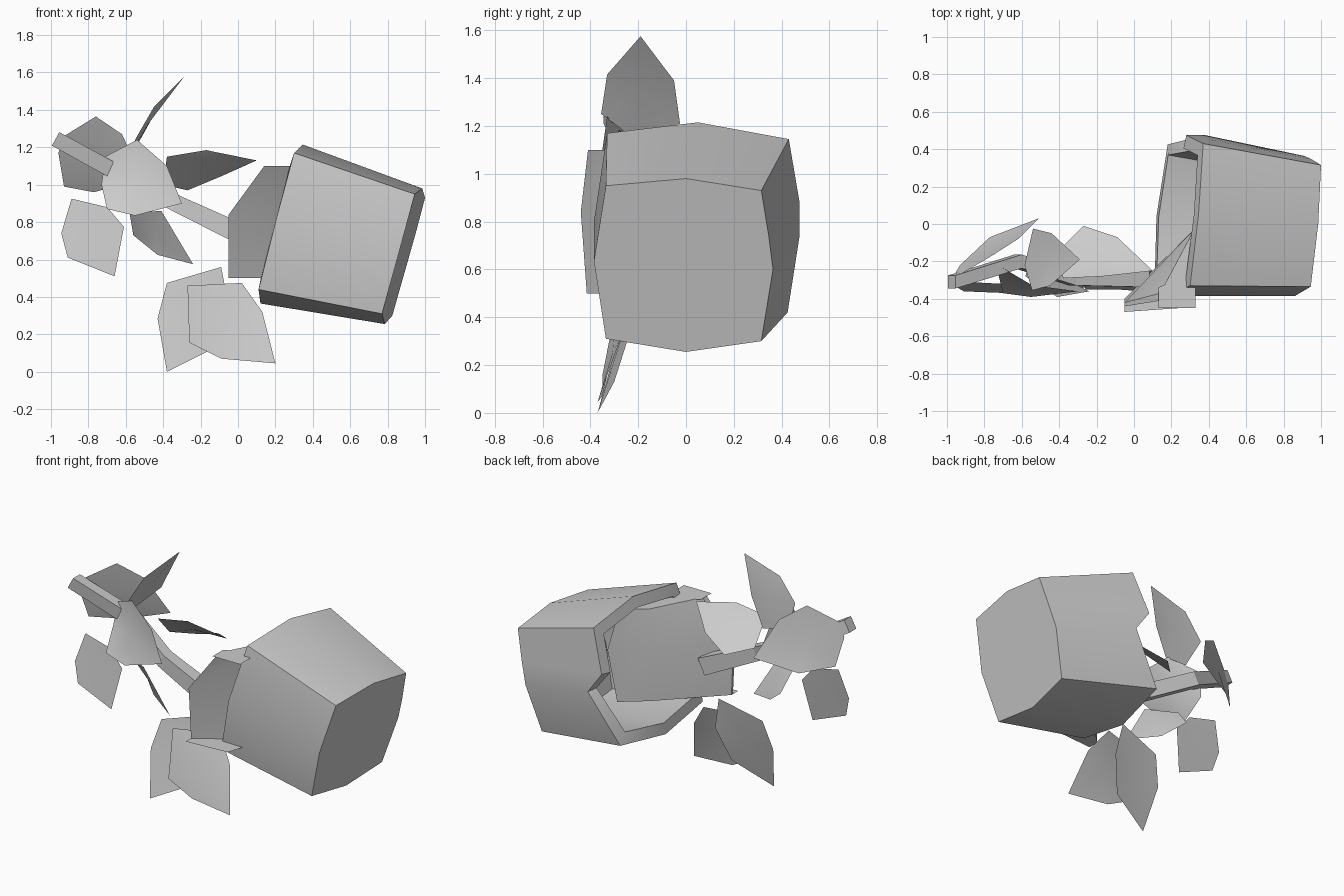
import bpy
import bmesh
from mathutils import Vector

default_cube = bpy.data.objects.get("Cube")
if default_cube:
    bpy.data.objects.remove(default_cube, do_unlink=True)


def make_material(name, colour):
    material = bpy.data.materials.new(name)
    material.use_nodes = True
    material.diffuse_color = colour
    for node in material.node_tree.nodes:
        if node.type == "BSDF_PRINCIPLED":
            node.inputs["Base Color"].default_value = colour
    return material


plain_grey = make_material("plain grey", (.6, .6, .6, 1))


def finish_mesh(name, bm):
    """Turn a bmesh into a selected, active scene object with the grey material."""
    mesh = bpy.data.meshes.new(name)
    bm.to_mesh(mesh)
    bm.free()
    mesh.materials.append(plain_grey)
    obj = bpy.data.objects.new(name, mesh)
    bpy.context.collection.objects.link(obj)
    bpy.ops.object.select_all(action="DESELECT")
    obj.select_set(True)
    bpy.context.view_layer.objects.active = obj
    return obj


def add_loop(bm, points):
    return [bm.verts.new(point) for point in points]


def bridge(bm, first, second):
    """Join two rings that have the same number of points."""
    for i in range(len(first)):
        j = (i + 1) % len(first)
        bm.faces.new((first[i], first[j], second[j], second[i]))


def make_leaf(name, outline):
    """Leaf blade: an outline fanned around its middle."""
    bm = bmesh.new()
    rim = add_loop(bm, outline)
    middle = bm.verts.new(sum((Vector(p) for p in outline), Vector()) / len(outline))
    for i, vert in enumerate(rim):
        bm.faces.new((vert, rim[(i + 1) % len(rim)], middle))
    bmesh.ops.recalc_face_normals(bm, faces=bm.faces[:])
    finish_mesh(name, bm)
    bpy.ops.object.shade_smooth_by_angle(angle=.9)


# Tipped pot: squarish tapered shell with a chip in the back of its rim
rim_points = [
    (.345, .05, 1.215), (.37, .43, 1.145), (.28, .475, .88), (.38, .475, .74),
    (.18, .425, .42), (.12, .04, .365), (.11, -.33, .44), (.2, -.385, .8),
    (.3, -.33, 1.17)]
base_points = [
    (.985, 0, .98), (1, .315, .93), (.95, .346, .74), (.91, .364, .6),
    (.825, .315, .3), (.785, 0, .255), (.77, -.335, .31), (.86, -.385, .635),
    (.945, -.335, .95)]
bm = bmesh.new()
rim_loop = add_loop(bm, rim_points)
base_loop = add_loop(bm, base_points)
bridge(bm, rim_loop, base_loop)
bm.faces.new(base_loop)
bmesh.ops.recalc_face_normals(bm, faces=bm.faces[:])
pot = finish_mesh("pot", bm)
shell = pot.modifiers.new("wall thickness", "SOLIDIFY")
shell.thickness = .072
shell.offset = -1
shell.use_even_offset = True
bpy.ops.object.modifier_apply(modifier=shell.name)
bpy.ops.object.shade_smooth_by_angle(angle=.55)

# Slanting slab of soil spilling out of the mouth
bm = bmesh.new()
low = add_loop(bm, [(-.05, -.415, .5), (.13, -.3, .5), (.4, -.13, .5),
                    (.45, .07, .5), (.3, -.05, .5), (-.05, -.4, .5)])
mid = add_loop(bm, [(-.05, -.44, .84), (.18, -.3, .84), (.4, -.13, .84),
                    (.5, .1, .84), (.3, -.05, .84), (-.05, -.42, .84)])
high = add_loop(bm, [(.14, -.41, 1.1), (.28, -.28, 1.1), (.4, -.13, 1.1),
                     (.45, .05, 1.1), (.31, -.05, 1.1), (.14, -.37, 1.1)])
bridge(bm, low, mid)
bridge(bm, mid, high)
bm.faces.new(low)
bm.faces.new(high)
bmesh.ops.recalc_face_normals(bm, faces=bm.faces[:])
finish_mesh("soil", bm)
bpy.ops.object.shade_smooth_by_angle(angle=.5)

# Thin ragged flakes at both ends of the soil
soil_flakes = {
    "lower_soil_flake": [(-.05, -.4, .5), (-.05, -.47, .5), (.24, -.45, .5),
                         (.28, -.33, .5), (.28, -.2, .5)],
    "upper_soil_flake": [(.13, -.34, 1.1), (.13, -.45, 1.1), (.33, -.45, 1.1), (.33, -.25, 1.1)],
}
for name, outline in soil_flakes.items():
    bm = bmesh.new()
    bm.faces.new(add_loop(bm, outline))
    finish_mesh(name, bm)

# Bent stem with a flat rectangular section, thicker towards the soil
stem_path = [Vector(p) for p in [
    (.06, -.29, .715), (-.33, -.29, .9), (-.62, -.2, 1.05), (-.975, -.31, 1.245)]]
half_widths = [.056, .045, .043, .041]
bm = bmesh.new()
rings = []
for i, (place, half_width) in enumerate(zip(stem_path, half_widths)):
    along = stem_path[min(i + 1, len(stem_path) - 1)] - stem_path[max(i - 1, 0)]
    across = Vector((along.z, 0, -along.x)).normalized() * half_width
    depth = Vector((0, half_width * .85, 0))
    rings.append(add_loop(bm, [place + across + depth, place + across - depth,
                               place - across - depth, place - across + depth]))
for first, second in zip(rings, rings[1:]):
    bridge(bm, first, second)
bm.faces.new(rings[0])
bm.faces.new(rings[-1])
bmesh.ops.recalc_face_normals(bm, faces=bm.faces[:])
finish_mesh("stem", bm)

# Leaves around the stem
make_leaf("upright_leaf", [
    (-.29, -.19, 1.575), (-.44, -.05, 1.39), (-.54, -.025, 1.21),
    (-.585, -.22, 1.15), (-.545, -.355, 1.25), (-.45, -.33, 1.415)])
make_leaf("side_leaf", [
    (.1, -.25, 1.13), (-.17, -.28, 1.185), (-.38, -.29, 1.15),
    (-.4, -.14, 1), (-.27, -.01, .97), (-.09, -.07, 1.045)])
make_leaf("drooping_leaf", [
    (-.24, -.36, .575), (-.41, -.39, .86), (-.58, -.28, .85),
    (-.56, -.18, .73), (-.43, -.26, .625)])
make_leaf("front_leaf", [
    (-.54, -.33, 1.24), (-.38, -.35, 1.1), (-.3, -.36, .9), (-.55, -.39, .835),
    (-.7, -.37, .87), (-.73, -.25, 1), (-.71, -.23, 1.15)])
make_leaf("rear_leaf", [
    (-.96, -.27, 1.17), (-.93, -.27, 1.26), (-.76, -.17, 1.365),
    (-.62, -.08, 1.27), (-.51, .03, 1.03), (-.77, -.07, .96), (-.93, -.22, .99)])
make_leaf("outer_leaf", [
    (-.89, -.31, .925), (-.7, -.32, .88), (-.61, -.33, .775),
    (-.66, -.37, .51), (-.91, -.36, .61), (-.945, -.34, .74)])

# Fallen leaves under the pot mouth
make_leaf("fallen_leaf_rear", [
    (-.09, -.21, .56), (-.38, -.25, .475), (-.43, -.29, .285),
    (-.38, -.37, 0), (-.12, -.3, .13), (-.05, -.23, .35)])
make_leaf("fallen_leaf_front", [
    (-.27, -.29, .46), (.02, -.21, .475), (.13, -.27, .32),
    (.2, -.37, .045), (-.09, -.35, .07), (-.26, -.35, .155)])
